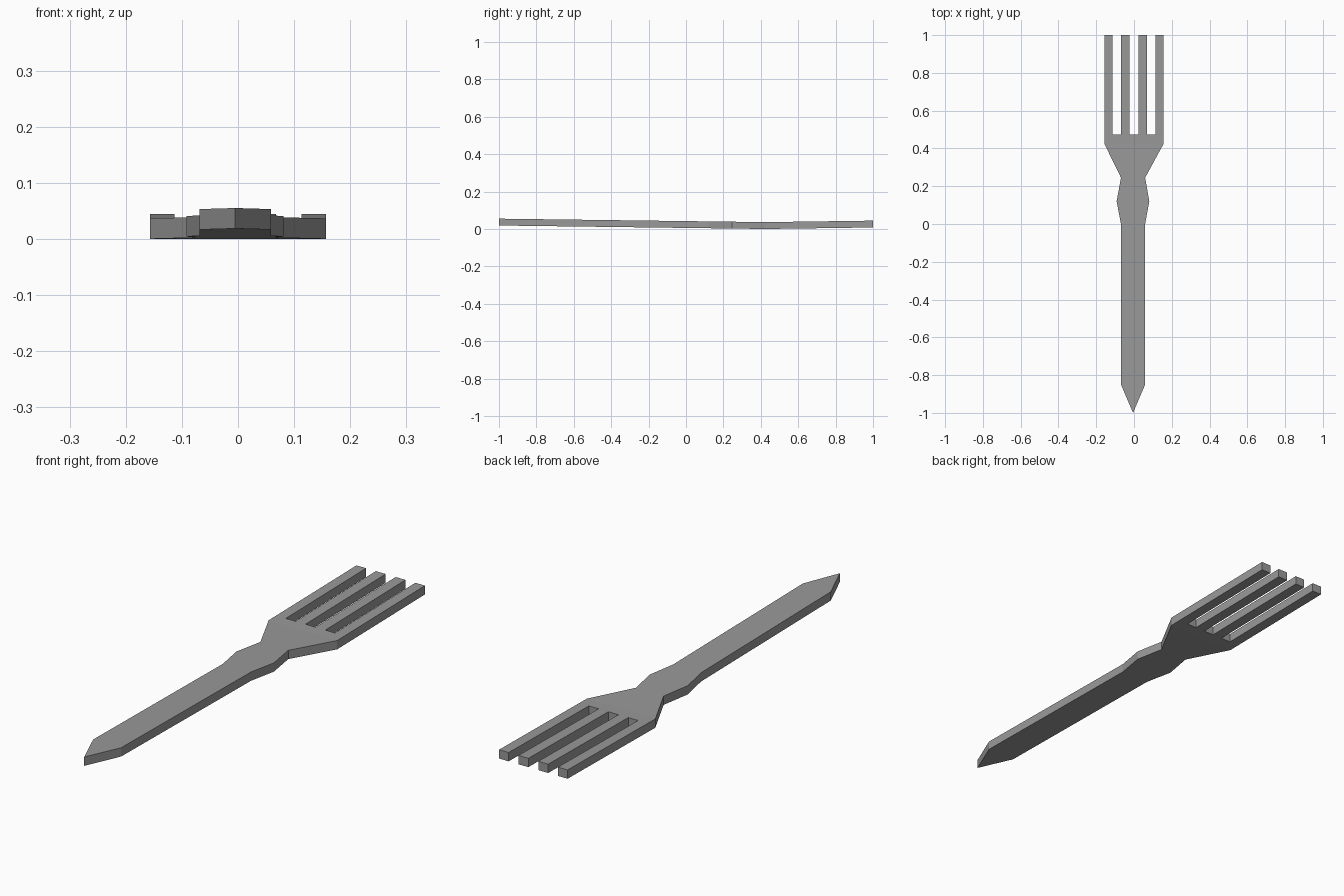
import bpy, bmesh

if "Cube" in bpy.data.objects:
    bpy.data.objects.remove(bpy.data.objects["Cube"])

THICK = 0.0365
CREASE_Y, ROOT_Y, END_Y = 0.425, 0.475, 1.0


def bottom(y):
    """Height of the underside: sloping handle, then gently rising tines."""
    if y <= CREASE_Y:
        return 0.0185 * (CREASE_Y - y) / (CREASE_Y + 1.0)
    return 0.008 * (y - CREASE_Y) / (END_Y - CREASE_Y)


# handle, grip bulge and flaring shoulders (narrow part sits slightly off centre)
handle = [(-0.157, CREASE_Y), (-0.069, 0.245), (-0.092, 0.12), (-0.069, 0.0),
          (-0.069, -0.85), (-0.005, -1.0), (0.059, -0.85), (0.059, 0.0),
          (0.081, 0.12), (0.059, 0.245), (0.157, CREASE_Y)]

# head with four tines
head = [(0.157, CREASE_Y)]
tines = [(0.157, 0.113), (0.068, 0.023), (-0.023, -0.068), (-0.113, -0.157)]
for i, (right, left) in enumerate(tines):
    if i > 0:
        head.append((right, ROOT_Y))
    head += [(right, END_Y), (left, END_Y)]
    if i < 3:
        head.append((left, ROOT_Y))
head.append((-0.157, CREASE_Y))

bm = bmesh.new()
points = list(dict.fromkeys(handle + head))
low = {p: bm.verts.new((p[0], p[1], bottom(p[1]))) for p in points}
high = {p: bm.verts.new((p[0], p[1], bottom(p[1]) + THICK)) for p in points}

# top and underside, sharing the crease
for outline in (handle, head):
    bm.faces.new([high[p] for p in outline])
    bm.faces.new([low[p] for p in reversed(outline)])

# side walls
loop = handle + head[1:-1]
for a, b in zip(loop, loop[1:] + loop[:1]):
    bm.faces.new([low[a], low[b], high[b], high[a]])
bmesh.ops.recalc_face_normals(bm, faces=bm.faces)

mesh = bpy.data.meshes.new("fork")
bm.to_mesh(mesh)
bm.free()
fork = bpy.data.objects.new("fork", mesh)
bpy.context.collection.objects.link(fork)

grey = bpy.data.materials.new("grey metal")
grey.diffuse_color = (0.32, 0.32, 0.32, 1)
grey.use_nodes = True
grey.node_tree.nodes["Principled BSDF"].inputs["Base Color"].default_value = grey.diffuse_color
mesh.materials.append(grey)
